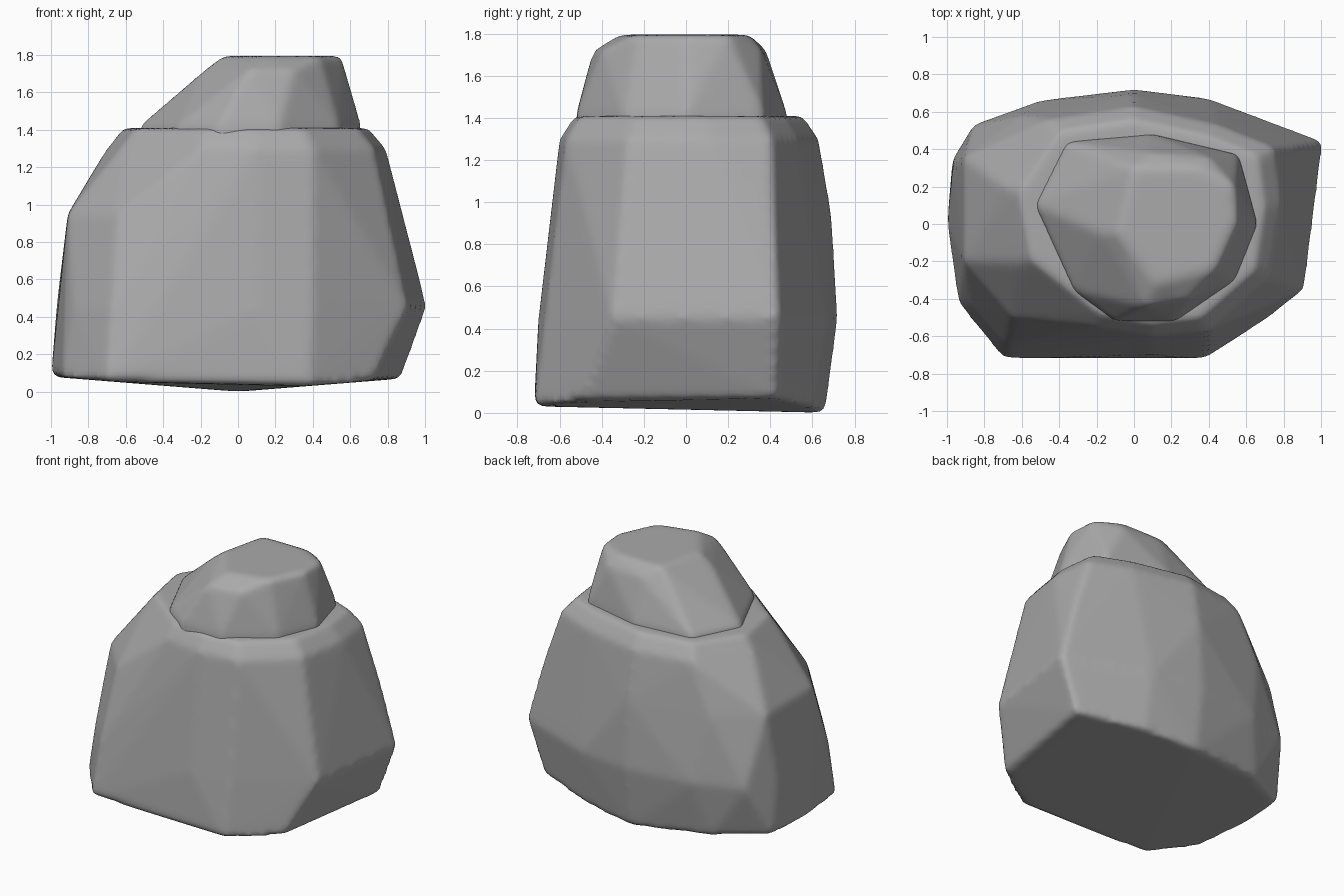
import bpy
import bmesh

default_cube = bpy.data.objects.get("Cube")
if default_cube:
    bpy.data.objects.remove(default_cube, do_unlink=True)

# Single stone colour
stone = bpy.data.materials.new("stone_grey")
stone.use_nodes = True
grey = (0.4, 0.4, 0.4, 1)
stone.diffuse_color = grey
stone.node_tree.nodes["Principled BSDF"].inputs["Base Color"].default_value = grey


def level(outline, height):
    """Place a flat outline at one height."""
    return [(x, y, height) for x, y in outline]


def scaled(outline, factor):
    """Shrink an outline towards the vertical axis."""
    return [(x * factor, y * factor) for x, y in outline]


def make_boulder(name, points, softening):
    """Wrap corner points in a faceted hull, then wear its edges down."""
    bm = bmesh.new()
    for point in points:
        bm.verts.new(point)
    result = bmesh.ops.convex_hull(bm, input=bm.verts[:])
    unused = {item for item in result["geom_interior"] + result["geom_unused"]
              if isinstance(item, bmesh.types.BMVert) and not item.link_faces}
    bmesh.ops.delete(bm, geom=list(unused), context="VERTS")
    bmesh.ops.recalc_face_normals(bm, faces=bm.faces[:])
    mesh = bpy.data.meshes.new(name)
    bm.to_mesh(mesh)
    bm.free()
    mesh.materials.append(stone)

    boulder = bpy.data.objects.new(name, mesh)
    bpy.context.collection.objects.link(boulder)
    remesh = boulder.modifiers.new("even_surface", "REMESH")
    remesh.mode = "VOXEL"
    remesh.voxel_size = 0.025
    remesh.use_smooth_shade = True
    wear = boulder.modifiers.new("worn_edges", "SMOOTH")
    wear.factor = 0.5
    wear.iterations = softening
    return boulder


# Main rock: outlines of the underside, belly, shoulder and upper rim
underside = [(-1, 0), (-.97, .35), (-.94, -.42), (-.7, -.72), (.38, -.72),
             (.72, -.5), (.87, .43), (.4, .6), (0, .66), (-.6, .56)]
belly = [(.91, -.35), (1.01, .44), (.4, .67), (0, .72), (-.5, .66),
         (-.86, .53), (-.97, .3), (-.96, -.1), (-.88, -.42), (-.68, -.65),
         (.1, -.7), (.4, -.67)]
shoulder = [(-.91, .35), (-.91, -.2), (-.65, -.5), (-.6, .58), (0, .69),
            (.87, .42)]
rim = [(.79, .1), (.73, -.28), (.4, -.57), (.1, -.6), (-.2, -.55),
       (-.62, -.22), (-.7, .2), (-.45, .56), (0, .63), (.45, .53), (.75, .41)]

# The underside is a shallow keel that lifts towards both ends
main_points = [(x, y, abs(x) * .08) for x, y in underside]
main_points += level(belly, .45) + level(shoulder, .95)
main_points += level(rim, 1.3) + level(scaled(rim, .88), 1.41)
make_boulder("main_rock", main_points, 7)

# Cap rock: sunk into the main rock, with a sloping flank on its right
foot = [(-.53, .1), (-.36, .44), (.1, .48), (.56, .37), (.66, 0),
        (.54, -.3), (.22, -.52), (-.1, -.52), (-.32, -.36)]
crown = [(0, .3), (.35, .3), (.54, .2), (.55, 0), (.44, -.24), (.12, -.32),
         (-.08, -.05)]
cap_points = level(foot, 1.25) + level(foot, 1.42) + level(crown, 1.795)
cap_points += level([(-.18, -.05), (-.08, .32), (.06, -.44), (.3, -.4),
                     (.1, .38), (.4, .36)], 1.72)
make_boulder("cap_rock", cap_points, 6)
